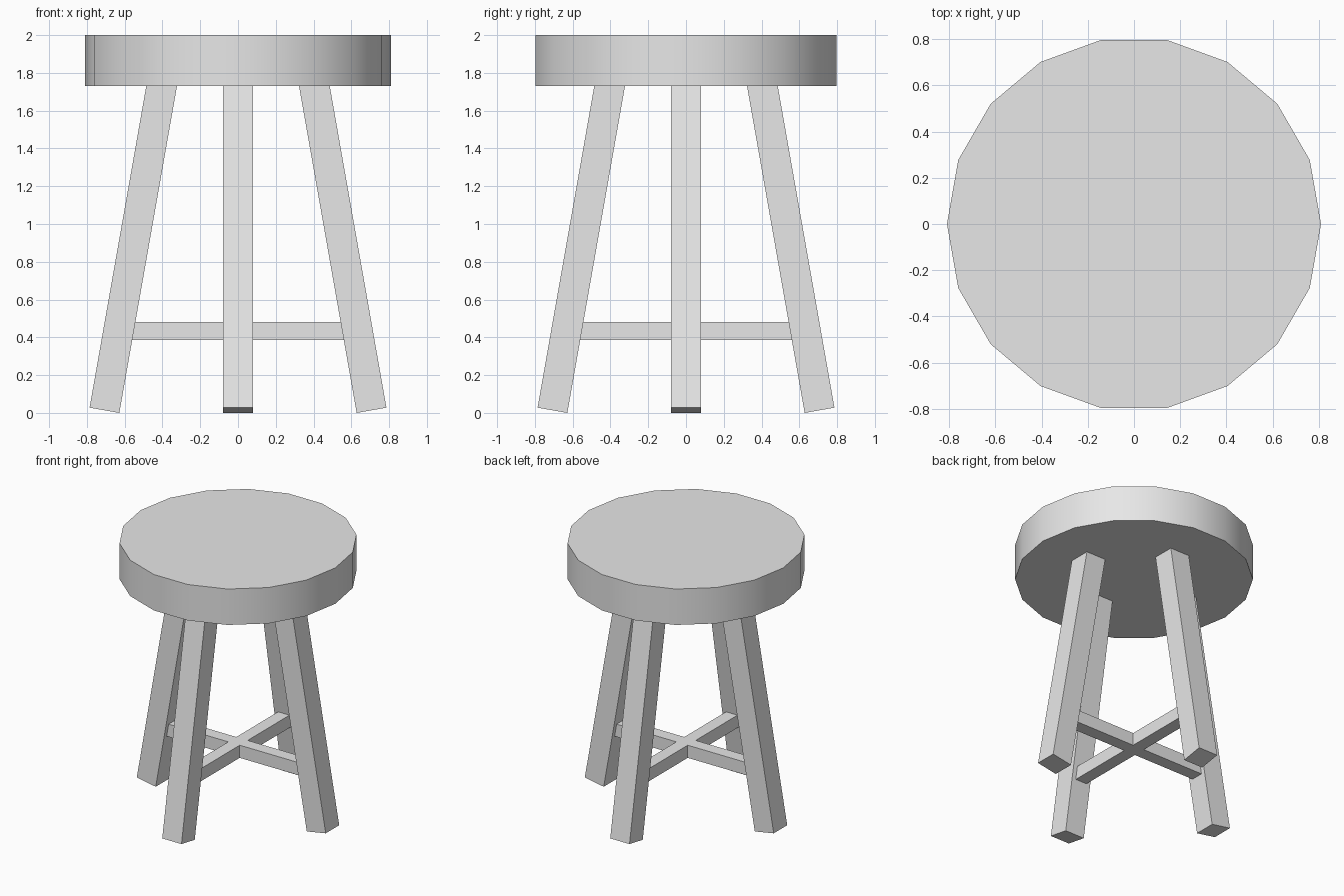
import bpy
import math
from mathutils import Matrix, Vector

cube = bpy.data.objects.get("Cube")
if cube:
    bpy.data.objects.remove(cube, do_unlink=True)

grey = bpy.data.materials.new("light_grey")
grey.use_nodes = True
colour = (0.8, 0.8, 0.8, 1.0)
grey.diffuse_color = colour
grey.node_tree.nodes["Principled BSDF"].inputs["Base Color"].default_value = colour


def finish(name):
    obj = bpy.context.object
    obj.name = name
    obj.data.materials.append(grey)
    return obj


def box(name, size, matrix):
    bpy.ops.mesh.primitive_cube_add(size=1)
    obj = finish(name)
    obj.data.transform(matrix @ Matrix.Diagonal((*size, 1)))
    return obj


# Seat: thick 18-sided disc with a corner on the x axis
SEAT_BOTTOM, SEAT_TOP = 1.73, 2.0
bpy.ops.mesh.primitive_cylinder_add(
    vertices=18, radius=0.81, depth=SEAT_TOP - SEAT_BOTTOM,
    location=(0, 0, (SEAT_TOP + SEAT_BOTTOM) / 2))
seat = finish("seat")
seat.data.transform(Matrix.Rotation(math.radians(90), 4, "Z"))
bpy.ops.object.shade_smooth_by_angle(angle=math.radians(30))

# Legs: square posts splayed outwards, ending inside the seat
LEG, LENGTH, SPLAY = 0.16, 1.8, math.radians(10)
foot = Vector((0.707, 0, LEG / 2 * math.sin(SPLAY)))
post = (Matrix.Translation(foot) @ Matrix.Rotation(-SPLAY, 4, "Y")
        @ Matrix.Translation((0, 0, LENGTH / 2)))
for i, side in enumerate(("left", "back", "right", "front")):
    turn = Matrix.Rotation(i * math.pi / 2, 4, "Z")
    box(side + "_leg", (LEG, LEG, LENGTH), turn @ post)

# Crossed stretchers between opposite legs
BAR = 0.095
centre = Matrix.Translation((0, 0, 0.433))
box("side_stretcher", (1.2, BAR, BAR), centre)
box("front_back_stretcher", (BAR, 1.2, BAR), centre)
